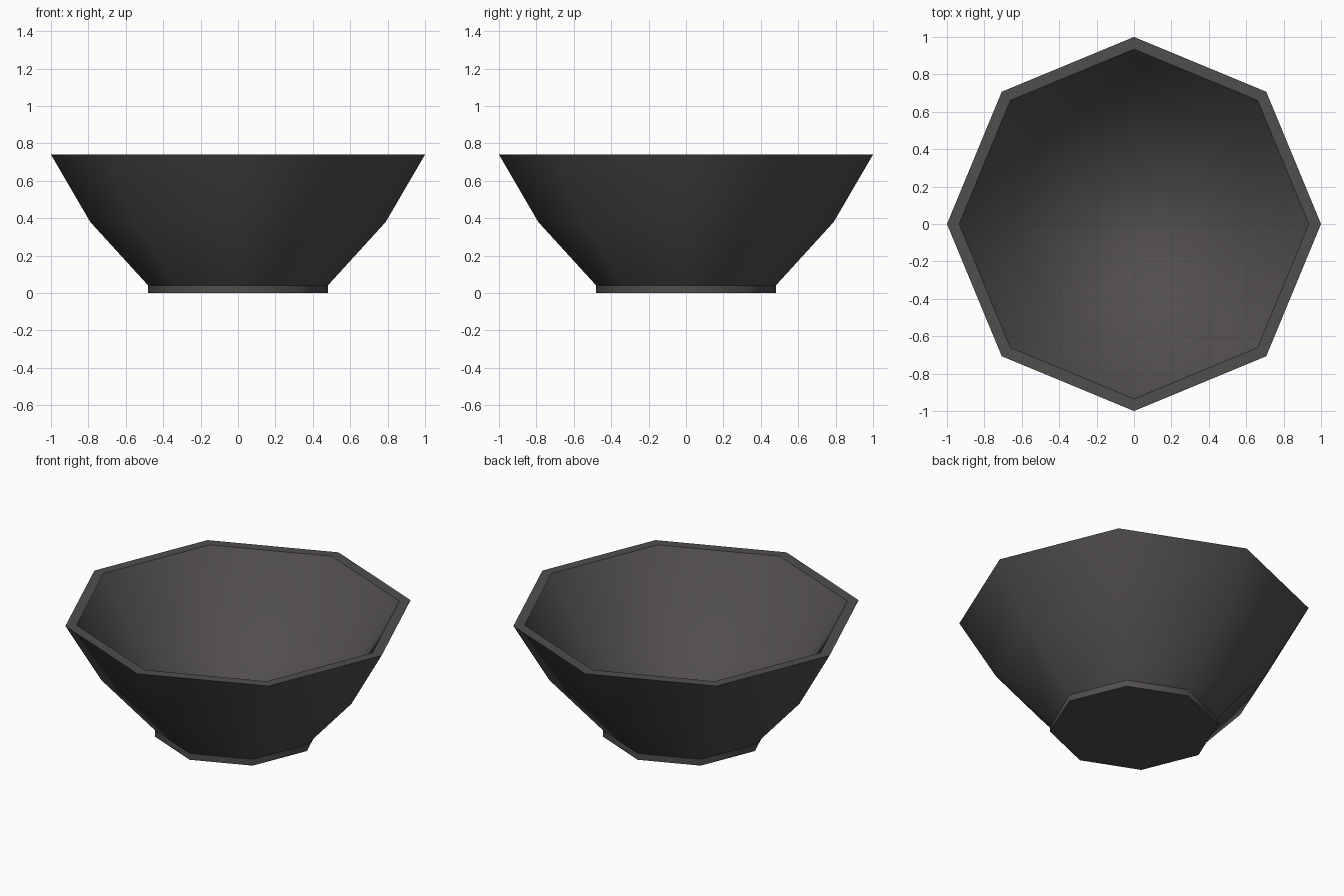
import bpy, bmesh, math

if "Cube" in bpy.data.objects:
    bpy.data.objects.remove(bpy.data.objects["Cube"])

# one dark warm grey clay
clay = bpy.data.materials.new("dark_grey")
clay.diffuse_color = (0.082, 0.076, 0.074, 1)
clay.use_nodes = True
clay.node_tree.nodes["Principled BSDF"].inputs["Base Color"].default_value = clay.diffuse_color

SIDES = 8
# (radius, height): foot, outer wall, rim, inner wall, floor
profile = [(0.48, 0.0), (0.48, 0.04), (0.79, 0.38), (1.0, 0.74),
           (0.935, 0.74), (0.68, 0.38), (0.25, 0.08)]

bm = bmesh.new()
rings = [[bm.verts.new((r * math.cos(2 * math.pi * i / SIDES),
                        r * math.sin(2 * math.pi * i / SIDES), z))
          for i in range(SIDES)] for r, z in profile]
for a, b in zip(rings, rings[1:]):
    for i in range(SIDES):
        j = (i + 1) % SIDES
        bm.faces.new((a[i], a[j], b[j], b[i]))
bm.faces.new(rings[0][::-1])   # underside
bm.faces.new(rings[-1])        # bowl floor
bmesh.ops.recalc_face_normals(bm, faces=bm.faces)

# smooth walls, with hard edges at the foot and rim
for f in bm.faces:
    f.smooth = True
for k in (0, 1, 3, 4):
    ring = rings[k]
    for i in range(SIDES):
        bm.edges.get((ring[i], ring[(i + 1) % SIDES])).smooth = False

mesh = bpy.data.meshes.new("bowl")
bm.to_mesh(mesh)
bm.free()
mesh.materials.append(clay)
bowl = bpy.data.objects.new("bowl", mesh)
bpy.context.collection.objects.link(bowl)
